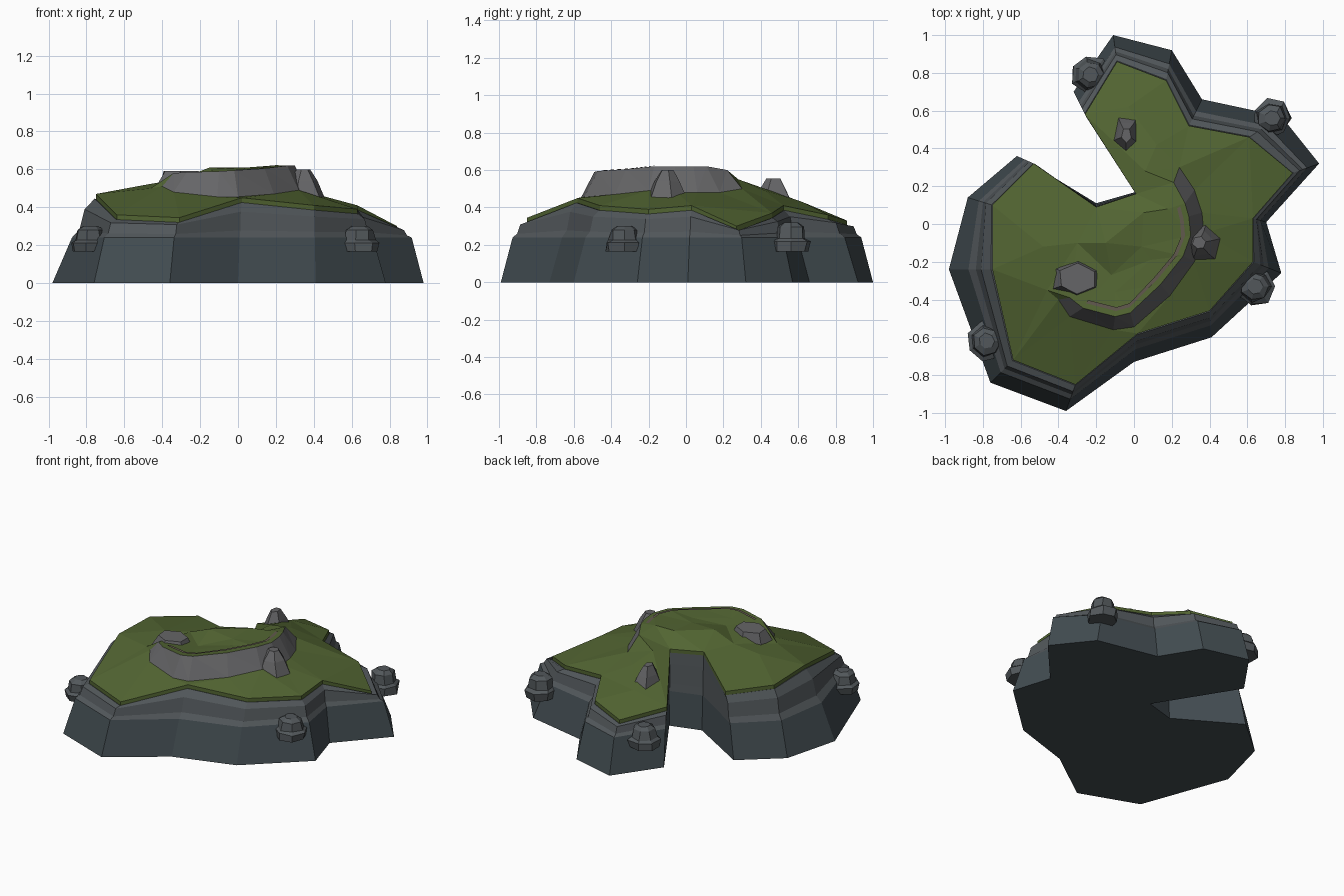
import bpy, bmesh, math, random
from mathutils import Vector
from mathutils.geometry import delaunay_2d_cdt

if "Cube" in bpy.data.objects:
    bpy.data.objects.remove(bpy.data.objects["Cube"])

random.seed(4)


def mat(name, r, g, b):
    m = bpy.data.materials.new(name)
    m.diffuse_color = (r, g, b, 1)
    m.use_nodes = True
    m.node_tree.nodes["Principled BSDF"].inputs["Base Color"].default_value = m.diffuse_color
    return m


DARK = mat("dark_stone", 0.055, 0.073, 0.083)
STONE = mat("stone", 0.085, 0.097, 0.105)
CLIFF = mat("cliff_grey", 0.13, 0.13, 0.135)
GRASS = mat("grass", 0.085, 0.13, 0.032)
EARTH = mat("earth", 0.12, 0.10, 0.075)


def make(name, verts, faces, mats, ids=None):
    me = bpy.data.meshes.new(name)
    me.from_pydata([tuple(v) for v in verts], [], faces)
    for m in mats:
        me.materials.append(m)
    if ids:
        for p, i in zip(me.polygons, ids):
            p.material_index = i
    ob = bpy.data.objects.new(name, me)
    bpy.context.collection.objects.link(ob)
    return ob


def loft(rings, closed=True):
    n = len(rings[0])
    verts = [v for r in rings for v in r]
    faces = [(k * n + i, k * n + (i + 1) % n, (k + 1) * n + (i + 1) % n, (k + 1) * n + i)
             for k in range(len(rings) - 1) for i in range(n if closed else n - 1)]
    return verts, faces


# Island outlines, counter-clockwise: foot (x, y) and matching grass edge (x, y, z)
foot = [(-.62, .36), (-.88, .14), (-.98, -.24), (-.76, -.84), (-.36, -.99), (0, -.73),
        (.41, -.60), (.78, -.26), (.70, .01), (.98, .32), (.78, .57), (.36, .66),
        (.20, .92), (-.11, 1.0), (-.32, .70), (.01, .17), (-.20, .11)]
edge = [(-.53, .32, .44), (-.75, .10, .46), (-.75, -.24, .47), (-.64, -.72, .36),
        (-.31, -.85, .345), (.02, -.58, .45), (.40, -.46, .41), (.63, -.20, .39),
        (.63, .03, .41), (.84, .27, .30), (.61, .46, .37), (.29, .52, .41),
        (.17, .76, .36), (-.09, .86, .33), (-.26, .58, .36), (.01, .16, .53), (-.20, .09, .54)]
N = len(foot)


def ring(f, zf):
    return [(a[0] + (e[0] - a[0]) * f, a[1] + (e[1] - a[1]) * f, zf(e[2]))
            for a, e in zip(foot, edge)]


# Rock base: sloped plinth, ledge, then upper crag under the turf
rings = [ring(0, lambda z: 0), ring(.45, lambda z: .24), ring(.62, lambda z: .24 + .18 * (z - .24)),
         ring(.74, lambda z: .24 + .65 * (z - .24)), ring(.97, lambda z: z - .025),
         ring(1.1, lambda z: z - .03)]
verts, faces = loft(rings)
ids = [0 if i < N else 1 for i in range(len(faces))]
faces.append(tuple(reversed(range(N))))
make("rock_base", verts, faces, [DARK, STONE], ids + [0])

# Turf surface with crescent cliff: cliff foot, cliff rim, then inner plateau points
cliff = [(-.40, -.40, .51), (-.34, -.49, .48), (-.11, -.56, .455), (0, -.545, .455), (.19, -.38, .47),
         (.32, -.20, .49), (.37, -.05, .48), (.36, .06, .48), (.32, .18, .48), (.24, .30, .50)]
rim = [(-.34, -.39, .58), (-.27, -.445, .585), (-.10, -.49, .59), (-.02, -.47, .595), (.14, -.32, .605),
       (.26, -.17, .62), (.30, -.06, .62), (.29, .04, .62), (.27, .11, .62), (.21, .22, .60)]
inner = [(-.10, -.36, .575), (.09, -.19, .595), (-.12, -.27, .565), (.04, -.12, .60),
         (-.15, -.10, .61), (.18, .08, .62), (.05, .06, .61), (-.30, -.10, .55),
         (-.48, -.12, .52), (-.46, -.35, .50), (.06, .28, .55), (.12, .42, .49), (-.03, .62, .43)]
pts = edge + cliff + rim + inner
c, m = len(cliff), N + len(cliff)
segs = [(i, (i + 1) % N) for i in range(N)]
segs += [(s + i, s + i + 1) for s in (N, m) for i in range(c - 1)]
out = delaunay_2d_cdt([Vector(p[:2]) for p in pts], segs, [], 1, 1e-5)
tv = [Vector((v.x, v.y, pts[o[0]][2])) for v, o in zip(out[0], out[3])]
orig = [o[0] for o in out[3]]
tf, tid = [], []
for f in out[2]:
    a, b, d = [tv[i] for i in f[:3]]
    nrm = (b - a).cross(d - a)
    if nrm.z < 0:
        f, nrm = list(reversed(f)), -nrm
    tf.append(tuple(f))
    o = [orig[i] for i in f]
    on_cliff = all(N <= i < m + c for i in o) and min(o) < m <= max(o)
    tid.append(1 if on_cliff and nrm.normalized().z < .8 else 0)
# Turf lip hanging round the border
pos = {o: i for i, o in enumerate(orig)}
k = len(tv)
tv += [Vector((e[0], e[1], e[2] - .035)) for e in edge]
for i in range(N):
    j = (i + 1) % N
    tf.append((pos[i], k + i, k + j, pos[j]))
    tid.append(0)
make("turf_and_cliff", tv, tf, [GRASS, CLIFF], tid)

# Thin earth strip along the cliff rim
mid = Vector((-.05, -.1, 0))


def toward(p, d):
    v = Vector(p)
    w = mid - v
    w.z = 0
    return v + w.normalized() * d + Vector((0, 0, .004))


sv, sf = loft([[toward(p, .03) for p in rim[1:9]], [toward(p, .05) for p in rim[1:9]]], False)
make("rim_path", sv, sf, [EARTH])


# Faceted boulders
def boulder(name, x, y, z0, z1, rx, ry, material, prof, n=7, turn=0.0):
    rs = []
    for t, r in prof:
        rs.append([(x + rx * r * random.uniform(.9, 1.08) * math.cos(turn + i * math.tau / n),
                    y + ry * r * random.uniform(.9, 1.08) * math.sin(turn + i * math.tau / n),
                    z0 + (z1 - z0) * t) for i in range(n)])
    v, f = loft(rs)
    f.append(tuple(reversed(range(n))))
    f.append(tuple(range(len(v) - n, len(v))))
    make(name, v, f, [material])


ROUND = [(0, .93), (.35, 1), (.45, .8), (.85, .7), (1, .4)]
for i, (x, y, h) in enumerate([(-.23, .79, .31), (.73, .56, .32), (.64, -.33, .30), (-.78, -.62, .30)]):
    boulder(f"shore_boulder_{i}", x, y, .165, h, .105, .105, STONE, ROUND, 7, i * .9)

# Grey outcrops breaking through the turf
CRAG = [(0, 1), (.6, .65), (1, .3)]
boulder("west_outcrop", -.30, -.29, .48, .592, .16, .12, CLIFF, [(0, 1), (1, .65)], 6, .5)
boulder("east_outcrop", .345, -.10, .45, .60, .12, .11, CLIFF, CRAG, 6, .2)
boulder("north_outcrop", -.04, .47, .40, .555, .09, .13, CLIFF, CRAG, 5, .9)
